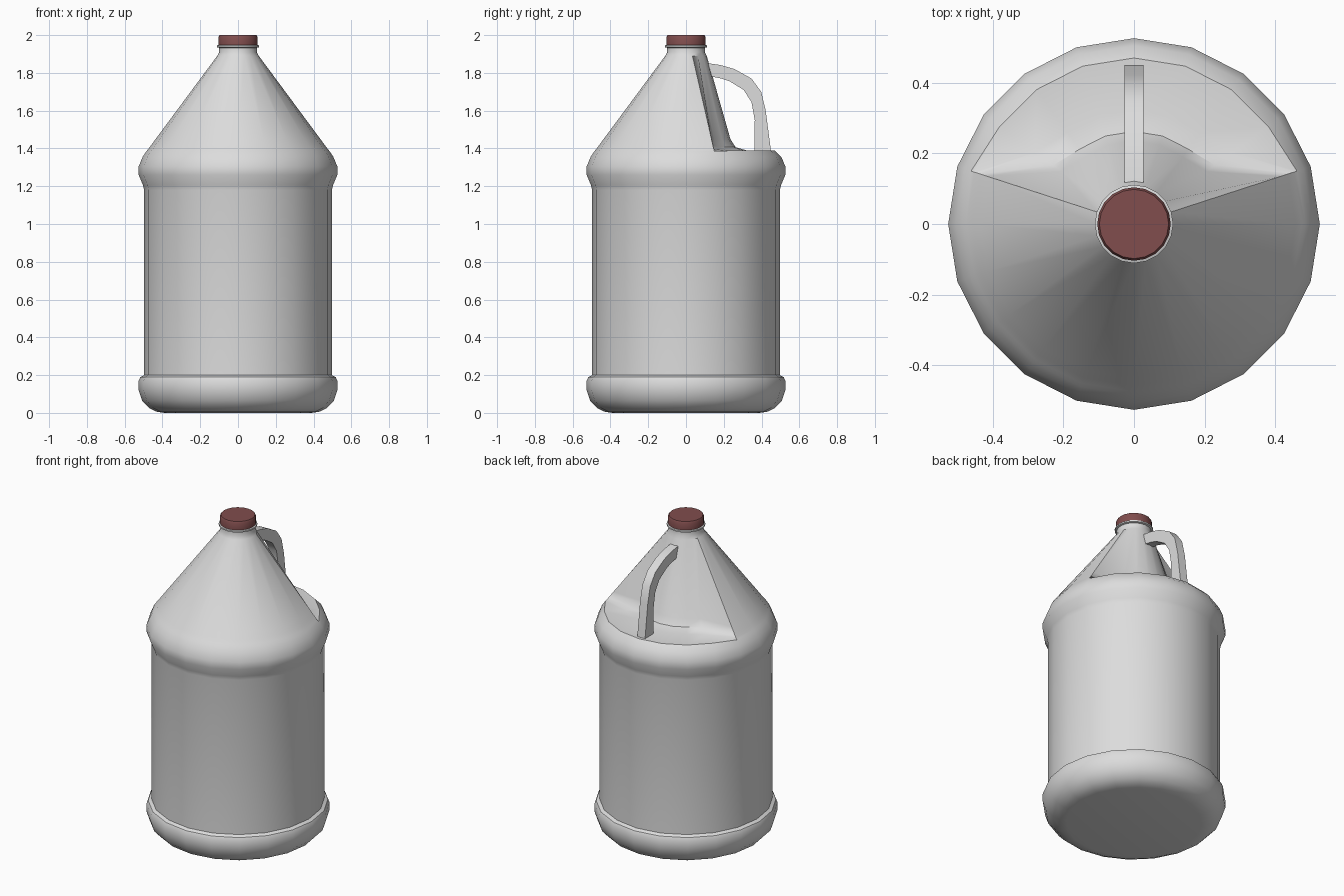
import bpy, bmesh, math

cube = bpy.data.objects.get("Cube")
if cube:
    bpy.data.objects.remove(cube)

SIDES = 20


def material(name, colour):
    m = bpy.data.materials.new(name)
    m.use_nodes = True
    m.diffuse_color = (*colour, 1)
    bsdf = next(n for n in m.node_tree.nodes if n.type == 'BSDF_PRINCIPLED')
    bsdf.inputs["Base Color"].default_value = (*colour, 1)
    return m


def finish(name, bm, mat, angle=35):
    bmesh.ops.recalc_face_normals(bm, faces=bm.faces)
    mesh = bpy.data.meshes.new(name)
    bm.to_mesh(mesh)
    bm.free()
    mesh.materials.append(mat)
    ob = bpy.data.objects.new(name, mesh)
    bpy.context.collection.objects.link(ob)
    bpy.ops.object.select_all(action='DESELECT')
    ob.select_set(True)
    bpy.context.view_layer.objects.active = ob
    bpy.ops.object.shade_smooth_by_angle(angle=math.radians(angle))
    return ob


def lathe(name, rows, mat):
    """Rows hold (radius, height) and optionally the recessed back (radius, height)."""
    bm = bmesh.new()
    rings = []
    for row in rows:
        ring = []
        for i in range(SIDES):
            a = math.tau * i / SIDES
            r, z = row[:2]
            if len(row) == 4 and 2 <= i <= 8:
                r, z = row[2:]
                if r < 0.4 and i in (2, 8):
                    r *= 1.08
            ring.append(bm.verts.new((r * math.cos(a), r * math.sin(a), z)))
        rings.append(ring)
    for low, high in zip(rings, rings[1:]):
        for i in range(SIDES):
            j = (i + 1) % SIDES
            bm.faces.new((low[i], low[j], high[j], high[i]))
    bm.faces.new(rings[0])
    bm.faces.new(rings[-1])
    return finish(name, bm, mat)


plastic = material("pale grey plastic", (0.72, 0.72, 0.72))
red = material("dull red plastic", (0.22, 0.075, 0.075))

# Bottle: rounded base, straight wall, shoulder bulge, cone with back recess, neck
base = [(0.39, 0), (0.43, 0.006), (0.47, 0.025), (0.508, 0.065),
        (0.526, 0.12), (0.526, 0.17), (0.517, 0.19), (0.497, 0.2)]
shoulder = [(0.497, 1.18), (0.503, 1.205), (0.526, 1.26),
            (0.526, 1.305), (0.505, 1.355)]
cone = [(0.485, 1.385, 0.47, 1.39), (0.475, 1.397, 0.32, 1.39),
        (0.458, 1.42, 0.262, 1.407), (0.436, 1.45, 0.235, 1.45)]
neck = [(0.11, 1.89), (0.1, 1.91), (0.1, 1.935)]
lathe("bottle_body", base + shoulder + cone + neck, plastic)

# Neck flange and screw cap
lathe("neck_ring", [(0.098, 1.932), (0.111, 1.936), (0.111, 1.945), (0.098, 1.95)], plastic)
lathe("cap", [(0.104, 1.948), (0.104, 1.99), (0.098, 2.0)], red)

# Handle: outer and inner edge of the grip, closed across its width
outer = [(0.09, 1.855), (0.18, 1.842), (0.257, 1.82), (0.347, 1.77), (0.398, 1.70),
         (0.422, 1.6), (0.45, 1.385)]
inner = [(0.11, 1.785), (0.18, 1.772), (0.23, 1.756), (0.305, 1.71), (0.347, 1.645),
         (0.364, 1.55), (0.363, 1.385)]
bm = bmesh.new()
loops = []
for (yo, zo), (yi, zi) in zip(outer, inner):
    loops.append([bm.verts.new(p) for p in
                  ((-0.027, yo, zo), (0.027, yo, zo), (0.027, yi, zi), (-0.027, yi, zi))])
for a, b in zip(loops, loops[1:]):
    for k in range(4):
        n = (k + 1) % 4
        bm.faces.new((a[k], a[n], b[n], b[k]))
bm.faces.new(loops[0])
bm.faces.new(loops[-1])
handle = finish("handle", bm, plastic)
